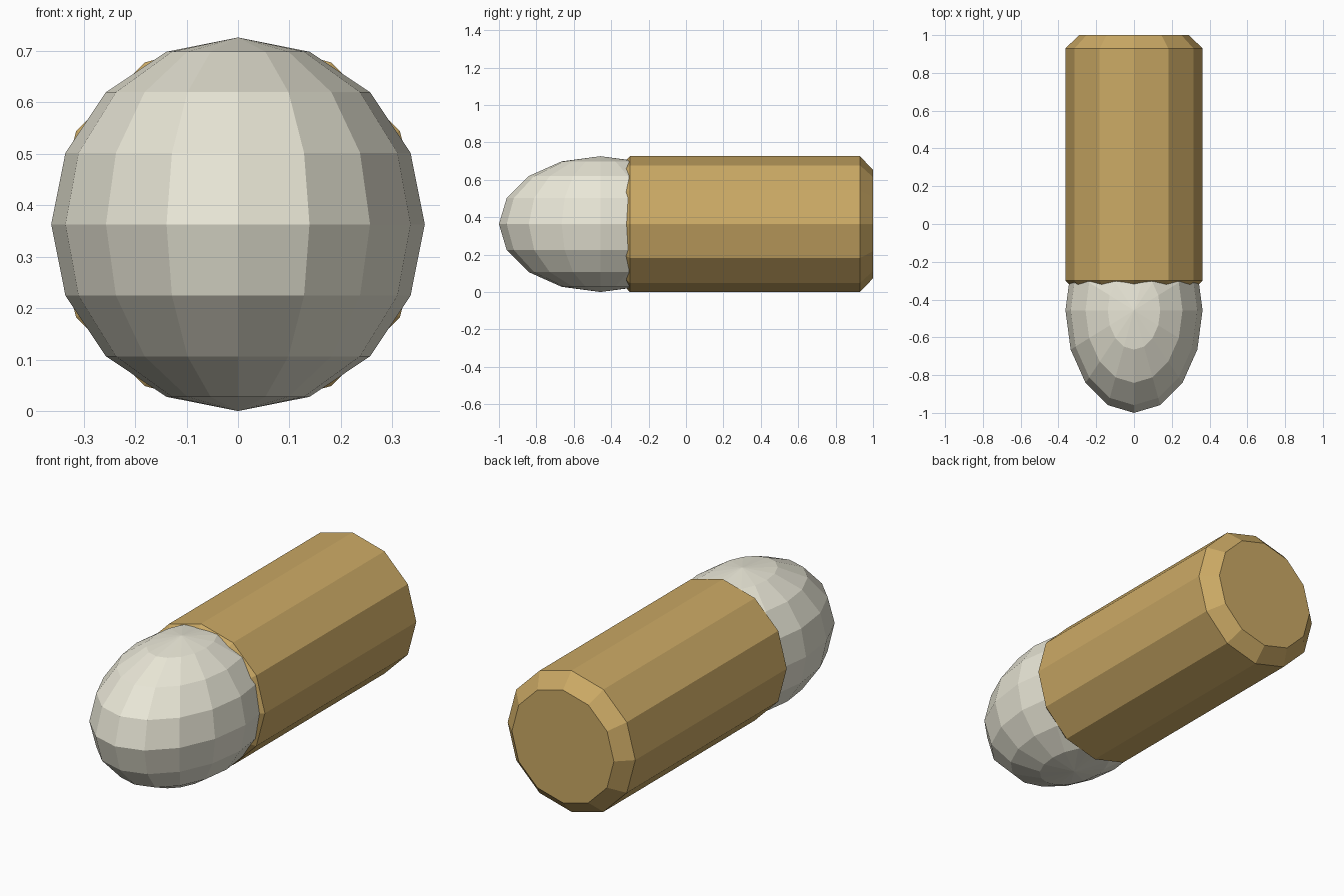
import bpy, math

if "Cube" in bpy.data.objects:
    bpy.data.objects.remove(bpy.data.objects["Cube"])

R = 0.363  # shared radius, also the height of the long axis


def paint(obj, name, color):
    mat = bpy.data.materials.new(name)
    mat.diffuse_color = color
    mat.use_nodes = True
    mat.node_tree.nodes["Principled BSDF"].inputs["Base Color"].default_value = mat.diffuse_color
    obj.data.materials.append(mat)


def ring(mesh_verts, y, r, n=12):
    for i in range(n):
        a = 2 * math.pi * i / n
        mesh_verts.append((r * math.cos(a), y, R + r * math.sin(a)))


# Twelve-sided casing with chamfered ends, the front one sunk into the tip
N = 12
profile = [(-0.37, 0.29), (-0.30, R), (0.93, R), (1.0, 0.29)]
verts, faces = [], []
for y, r in profile:
    ring(verts, y, r, N)
for k in range(len(profile) - 1):
    for i in range(N):
        j = (i + 1) % N
        faces.append((k * N + i, (k + 1) * N + i, (k + 1) * N + j, k * N + j))
faces.append(tuple(range(N)))
faces.append(tuple(reversed(range(3 * N, 4 * N))))
mesh = bpy.data.meshes.new("casing")
mesh.from_pydata(verts, [], faces)
mesh.update()
casing = bpy.data.objects.new("casing", mesh)
bpy.context.collection.objects.link(casing)
paint(casing, "brass", (0.60, 0.40, 0.13, 1))

# Rounded tip: low-poly sphere stretched along y
bpy.ops.mesh.primitive_uv_sphere_add(segments=16, ring_count=8, radius=1,
                                     location=(0, -0.457, R))
tip = bpy.context.object
tip.name = "rounded_tip"
tip.scale = (R, 0.543, R)
paint(tip, "pale_metal", (0.82, 0.80, 0.68, 1))
